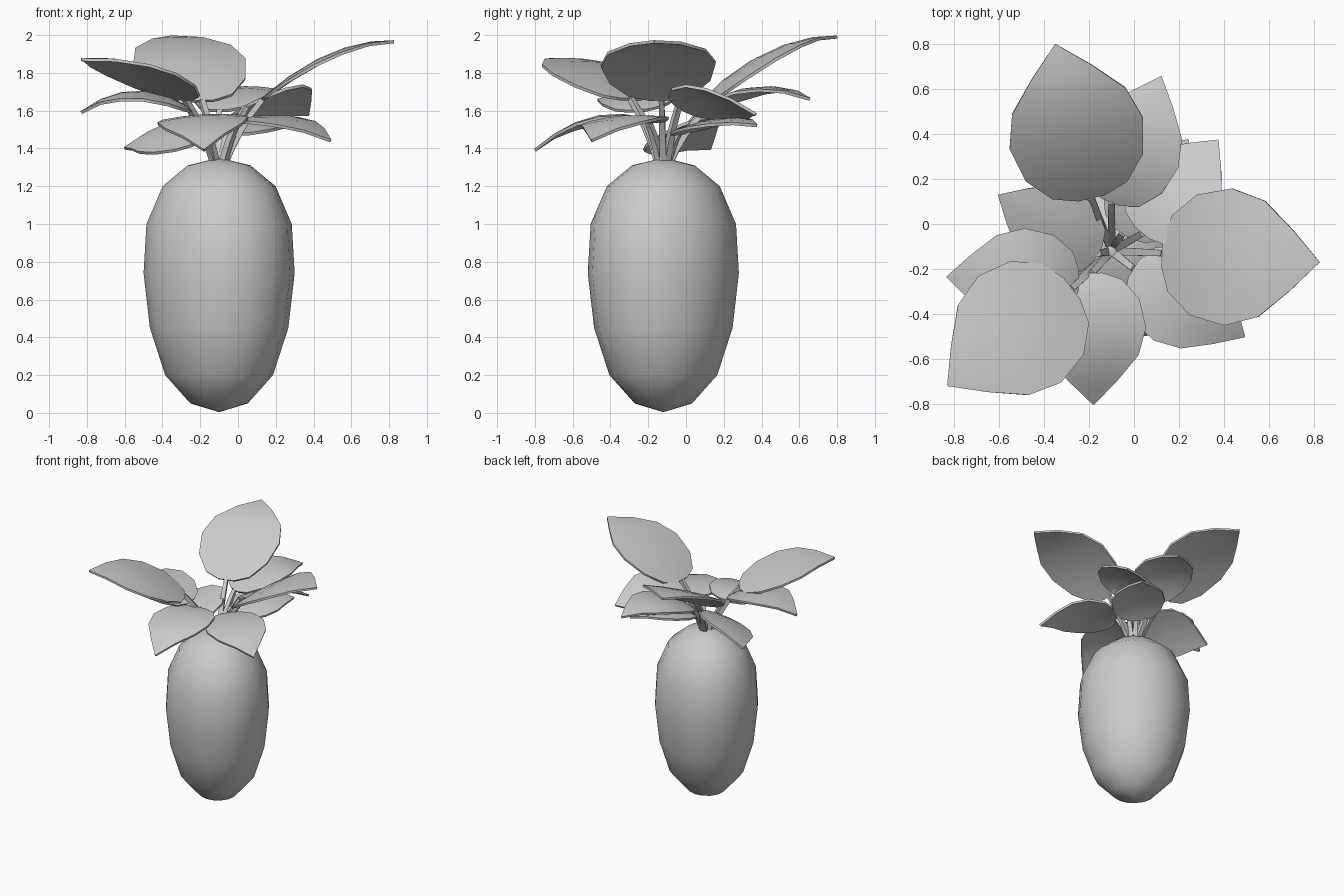
import bpy, bmesh, math
from mathutils import Vector

if "Cube" in bpy.data.objects:
    bpy.data.objects.remove(bpy.data.objects["Cube"])


def make_object(name, verts, faces, angle=40):
    mesh = bpy.data.meshes.new(name)
    mesh.from_pydata(verts, [], faces)
    obj = bpy.data.objects.new(name, mesh)
    bpy.context.collection.objects.link(obj)
    bm = bmesh.new()
    bm.from_mesh(mesh)
    bmesh.ops.remove_doubles(bm, verts=bm.verts, dist=0.0005)
    bmesh.ops.recalc_face_normals(bm, faces=bm.faces)
    bm.to_mesh(mesh)
    bm.free()
    bpy.ops.object.select_all(action='DESELECT')
    obj.select_set(True)
    bpy.context.view_layer.objects.active = obj
    bpy.ops.object.shade_smooth_by_angle(angle=math.radians(angle))
    return obj


def loft(rings):
    # join equal-sized rings, closing both ends
    n = len(rings[0])
    verts = [v for r in rings for v in r]
    faces = [(i * n + j, i * n + (j + 1) % n, (i + 1) * n + (j + 1) % n, (i + 1) * n + j)
             for i in range(len(rings) - 1) for j in range(n)]
    faces += [tuple(range(n))[::-1], tuple(range(len(verts) - n, len(verts)))]
    return verts, faces


# Egg-shaped root body, slightly wider along one diagonal
CX, CY = -0.10, -0.12
profile = [(0.004, 0.005), (0.15, 0.05), (0.282, 0.2), (0.362, 0.45), (0.395, 0.74),
           (0.38, 1.0), (0.295, 1.2), (0.165, 1.31), (0.004, 1.35)]
SEG = 16
TURN = math.radians(-45)
rings = []
for r, z in profile:
    ring = []
    for k in range(SEG):
        a = 2 * math.pi * k / SEG
        u, v = 1.055 * r * math.cos(a), 0.97 * r * math.sin(a)
        ring.append((u * math.cos(TURN) - v * math.sin(TURN) + CX,
                     u * math.sin(TURN) + v * math.cos(TURN) + CY, z))
    rings.append(ring)
make_object("root_body", *loft(rings), angle=60)

# Half-width of a leaf along its length
OUTLINE = [(0, 0.2), (0.05, 0.56), (0.2, 0.88), (0.42, 1.0), (0.63, 0.85), (0.82, 0.45), (1, 0.01)]


def leaf(name, base, tip, half, arch, roll=0.0):
    base, tip = Vector(base), Vector(tip)
    d = Vector((tip.x - base.x, tip.y - base.y, 0)).normalized()
    side = Vector((-d.y * math.cos(roll), d.x * math.cos(roll), math.sin(roll)))
    cols = (-1, -0.5, 0, 0.5, 1)
    verts = []
    for t, w in OUTLINE:
        p = base.lerp(tip, t) + Vector((0, 0, 4 * arch * t * (1 - t)))
        for s in cols:
            verts.append(p + side * (s * w * half) - Vector((0, 0, 0.02 * (s * w) ** 2)))
    n = len(cols)
    faces = [(i * n + j, (i + 1) * n + j, (i + 1) * n + j + 1, i * n + j + 1)
             for i in range(len(OUTLINE) - 1) for j in range(n - 1)]
    obj = make_object(name, verts, faces)
    mod = obj.modifiers.new("thickness", 'SOLIDIFY')
    mod.thickness = 0.016
    mod.offset = 0
    # keep the rim crisp after thickening
    bpy.ops.object.modifier_apply(modifier=mod.name)
    bpy.ops.object.shade_smooth_by_angle(angle=math.radians(40))


def stem(name, base):
    # Four-sided stalk bending outward from the crown to the leaf base
    end = Vector(base)
    out = Vector((end.x - CX, end.y - CY, 0))
    start = Vector((CX, CY, 1.31)) + out.normalized() * 0.025
    ctrl = start.lerp(end, 0.5) + Vector((0, 0, 0.03)) - out * 0.08
    side = Vector((-out.y, out.x, 0)).normalized()
    rings = []
    for k in range(5):
        t = k / 4
        p = start.lerp(ctrl, t).lerp(ctrl.lerp(end, t), t)
        tan = ctrl.lerp(end, t) - start.lerp(ctrl, t)
        up = tan.cross(side).normalized()
        w = 0.018 - 0.004 * t
        rings.append([p + side * w + up * w, p - side * w + up * w,
                      p - side * w - up * w, p + side * w - up * w])
    make_object(name, *loft(rings), angle=30)


# base, tip, half width, arch, roll
LEAVES = [
    # upper tier
    ((-0.19, 0.12, 1.65), (-0.35, 0.80, 1.99), 0.305, 0.09, -0.03),
    ((0.13, -0.13, 1.66), (0.825, -0.17, 1.965), 0.305, 0.08, 0.03),
    ((-0.28, -0.29, 1.66), (-0.83, -0.72, 1.87), 0.30, 0.065, 0.0),
    # middle tier
    ((-0.10, 0.10, 1.60), (0.12, 0.655, 1.66), 0.22, 0.09, 0.0),
    ((-0.25, -0.25, 1.60), (-0.83, -0.235, 1.59), 0.225, 0.10, -0.08),
    ((0.04, -0.04, 1.62), (0.375, 0.37, 1.58), 0.23, 0.06, -0.40),
    # lower tier
    ((0.0, -0.20, 1.54), (0.49, -0.50, 1.44), 0.225, 0.07, 0.05),
    ((-0.19, -0.22, 1.55), (-0.18, -0.80, 1.39), 0.24, 0.085, 0.06),
    ((-0.16, -0.13, 1.47), (-0.60, 0.13, 1.40), 0.215, 0.05, -0.46),
    ((-0.05, -0.04, 1.48), (0.24, 0.375, 1.52), 0.20, 0.05, 0.08),
]
for i, (base, tip, half, arch, roll) in enumerate(LEAVES, 1):
    leaf(f"leaf_{i}", base, tip, half, arch, roll)
    stem(f"stem_{i}", base)
